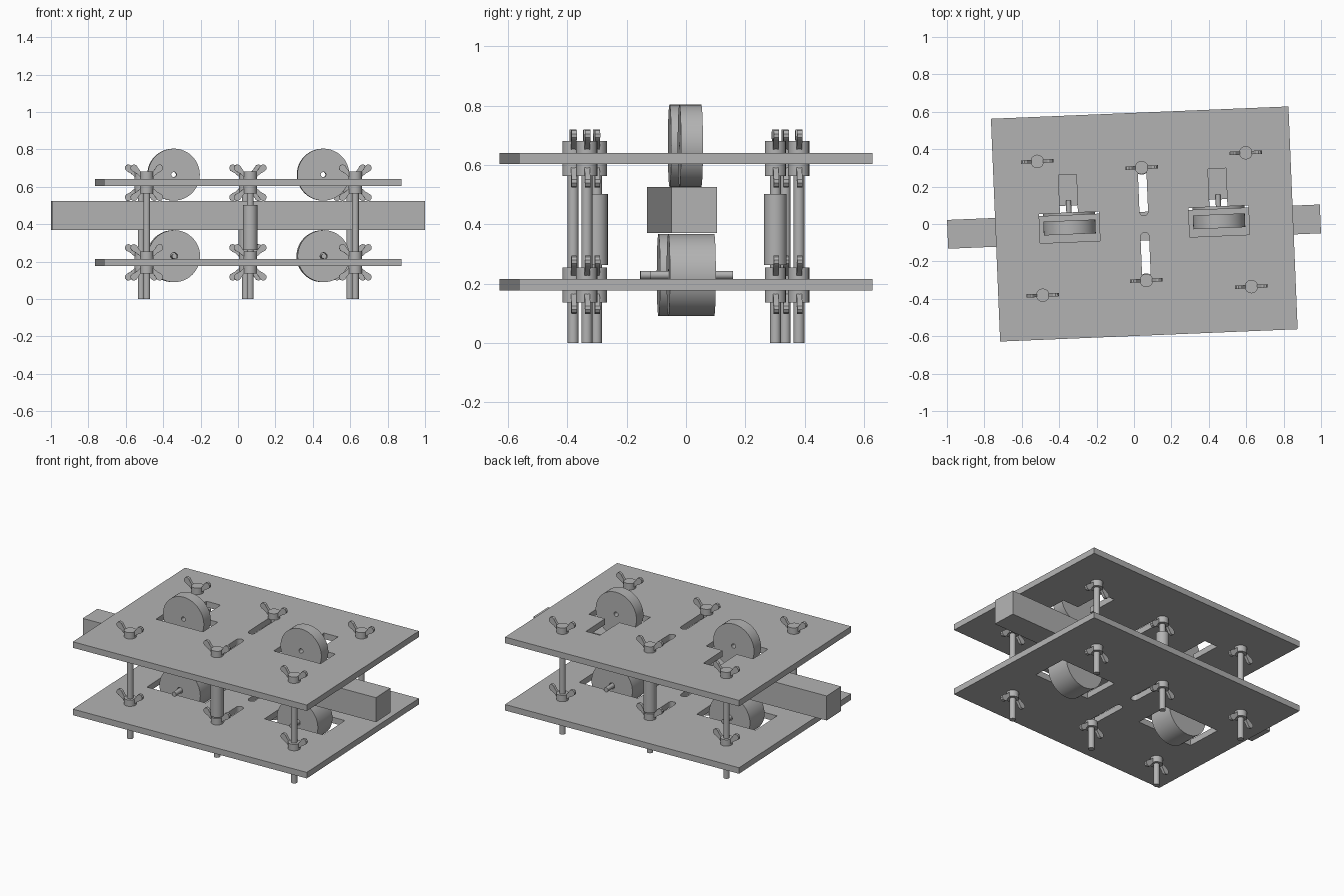
import bpy, math
from mathutils import Matrix

if "Cube" in bpy.data.objects:
    bpy.data.objects.remove(bpy.data.objects["Cube"])

grey = bpy.data.materials.new("plain grey")
grey.diffuse_color = (0.45, 0.45, 0.45, 1)
grey.use_nodes = True
grey.node_tree.nodes["Principled BSDF"].inputs["Base Color"].default_value = grey.diffuse_color

# whole assembly sits slightly turned about z
BASE = Matrix.Translation((0.055, 0, 0)) @ Matrix.Rotation(math.radians(2.37), 4, 'Z')
UPRIGHT = Matrix.Rotation(math.pi / 2, 4, 'X')   # profile x,y -> x,z


def circle(r, n, cx=0, cy=0, a0=0, a1=2 * math.pi):
    return [(cx + r * math.cos(a0 + (a1 - a0) * i / n),
             cy + r * math.sin(a0 + (a1 - a0) * i / n)) for i in range(n)]


def rect(x0, x1, y0, y1):
    return [(x0, y0), (x1, y0), (x1, y1), (x0, y1)]


def rounded_slot(x, y0, y1, r):
    top = circle(r, 10, x, y1 - r, 0, math.pi) + [(x - r, y1 - r)]
    low = circle(r, 10, x, y0 + r, math.pi, 2 * math.pi) + [(x + r, y0 + r)]
    return top + low


def extrude(name, loops, depth, loc, upright=False):
    """Solid from flat loops (first is outline, others are holes), centred on loc."""
    cu = bpy.data.curves.new(name, 'CURVE')
    cu.dimensions = '2D'
    cu.fill_mode = 'BOTH'
    cu.extrude = depth / 2
    for loop in loops:
        s = cu.splines.new('POLY')
        s.points.add(len(loop) - 1)
        for p, (x, y) in zip(s.points, loop):
            p.co = (x, y, 0, 1)
        s.use_cyclic_u = True
    ob = bpy.data.objects.new(name, cu)
    bpy.context.collection.objects.link(ob)
    bpy.ops.object.select_all(action='DESELECT')
    ob.select_set(True)
    bpy.context.view_layer.objects.active = ob
    bpy.ops.object.convert(target='MESH')
    ob = bpy.context.object
    ob.name = name
    ob.data.materials.clear()
    ob.data.materials.append(grey)
    bpy.ops.object.shade_smooth_by_angle(angle=math.radians(32))
    ob.matrix_world = BASE @ Matrix.Translation(loc) @ (UPRIGHT if upright else Matrix())
    return ob


# plates with wheel openings and sliding slots
outline = rect(-0.796, 0.796, -0.596, 0.596)
slots = [rounded_slot(0, 0.045, 0.325, 0.023), rounded_slot(0, -0.325, -0.045, 0.023)]
keyholes, openings = [], []
for x in (-0.4, 0.4):
    keyholes.append([(x - 0.16, -0.08), (x + 0.16, -0.08), (x + 0.16, 0.076), (x + 0.048, 0.076),
                     (x + 0.048, 0.28), (x - 0.048, 0.28), (x - 0.048, 0.076), (x - 0.16, 0.076)])
    openings.append(rect(x - 0.2, x + 0.2, -0.115, 0.115))
extrude("top_plate", [outline] + slots + keyholes, 0.038, (0, 0, 0.622))
extrude("bottom_plate", [outline] + slots + openings, 0.038, (0, 0, 0.196))

# beam running between the wheels
extrude("beam", [rect(-0.9975, 0.9975, -0.077, 0.077)], 0.155, (-0.0555, -0.0117, 0.4475))

# wheels: narrow on top, wide with axles below
for x in (-0.4, 0.4):
    extrude("top_wheel", [circle(0.139, 48), circle(0.014, 16)], 0.074, (x, -0.002, 0.665), True)
    extrude("bottom_wheel", [circle(0.139, 48), circle(0.019, 16)], 0.155, (x, 0.001, 0.229), True)
    extrude("axle", [circle(0.014, 16)], 0.28, (x, 0.002, 0.229), True)

# threaded rods, each with four wing nuts
WING = [(0.028, 0.006), (0.055, 0.03), (0.078, 0.043), (0.086, 0.052), (0.087, 0.064),
        (0.08, 0.075), (0.068, 0.079), (0.055, 0.073), (0.042, 0.052), (0.028, 0.036)]


def wing_nut(x, y, z, up):
    extrude("nut_boss", [circle(0.036, 16)], 0.04, (x, y, z + up * 0.02))
    for side in (-1, 1):
        extrude("nut_wing", [[(side * a, up * b) for a, b in WING]], 0.018, (x, y, z), True)


rods = [(sx * 0.558, sy * 0.358) for sx in (-1, 1) for sy in (-1, 1)] + [(-0.002, 0.302), (-0.002, -0.302)]
for x, y in rods:
    extrude("rod", [circle(0.0185, 16)], 0.68, (x, y, 0.34))
    for z, up in ((0.641, 1), (0.603, -1), (0.215, 1), (0.177, -1)):
        wing_nut(x, y, z, up)

# spacer sleeves on the middle rods
for y in (-0.302, 0.302):
    extrude("sleeve", [circle(0.038, 24)], 0.24, (-0.002, y, 0.383))
